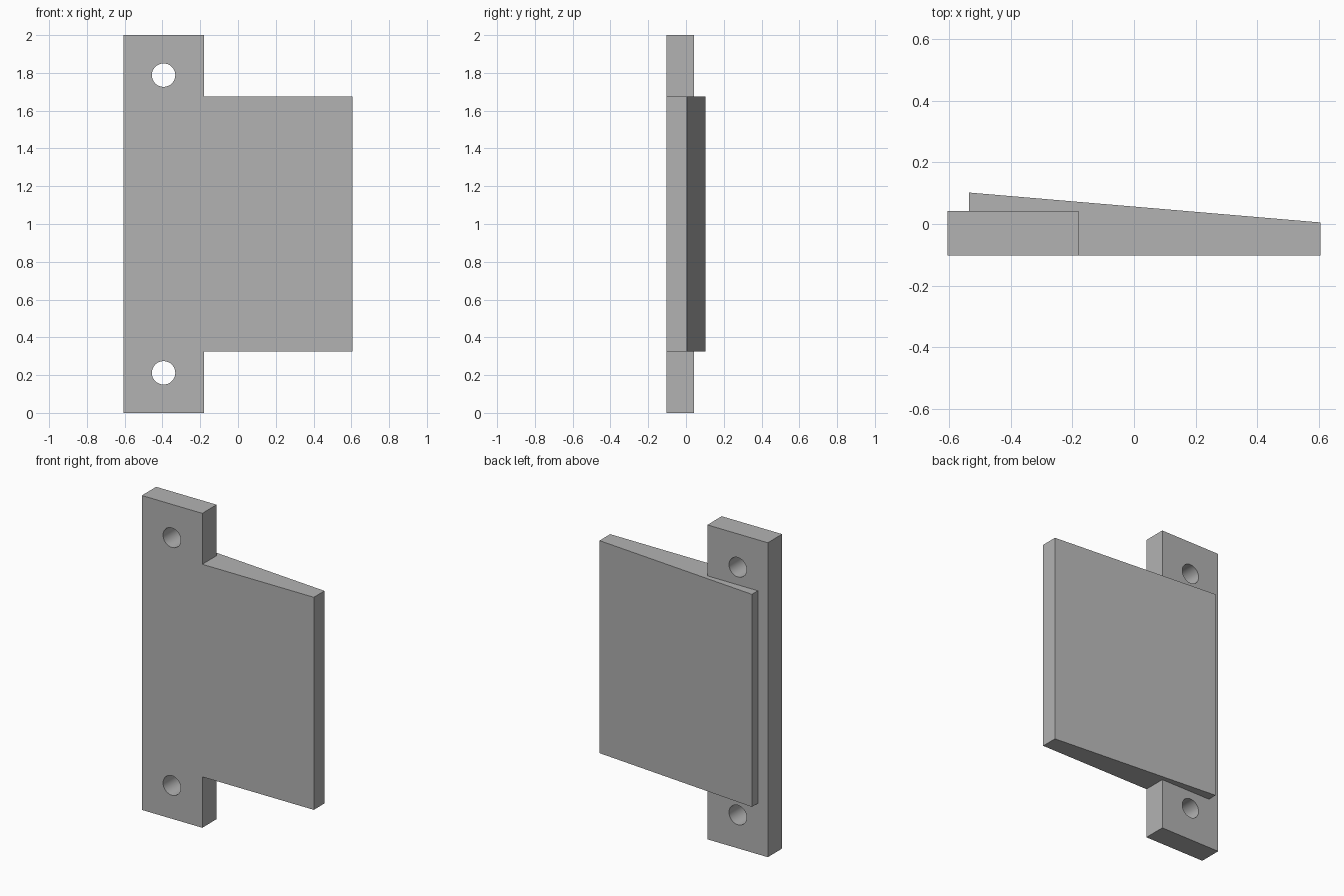
import bpy
import bmesh
from math import radians
from mathutils import Vector

cube = bpy.data.objects.get("Cube")
if cube:
    bpy.data.objects.remove(cube, do_unlink=True)

LEFT, RIGHT, STEP = -0.605, 0.605, -0.18
FRONT, PLATE_BACK, WEDGE_BACK = -0.102, 0.042, 0.102
MID = 1.0

grey = bpy.data.materials.new("plain grey")
grey.use_nodes = True
grey.diffuse_color = (0.45, 0.45, 0.45, 1)
grey.node_tree.nodes["Principled BSDF"].inputs["Base Color"].default_value = grey.diffuse_color


def prism(name, profile, low, high):
    """Extrude an (x, y) profile upward from low to high."""
    bm = bmesh.new()
    face = bm.faces.new([bm.verts.new((x, y, low)) for x, y in profile])
    out = bmesh.ops.extrude_face_region(bm, geom=[face])
    top = [v for v in out["geom"] if isinstance(v, bmesh.types.BMVert)]
    bmesh.ops.translate(bm, verts=top, vec=Vector((0, 0, high - low)))
    bmesh.ops.recalc_face_normals(bm, faces=bm.faces)
    mesh = bpy.data.meshes.new(name)
    bm.to_mesh(mesh)
    bm.free()
    mesh.materials.append(grey)
    obj = bpy.data.objects.new(name, mesh)
    bpy.context.collection.objects.link(obj)
    return obj


def combine(obj, other, operation):
    """Apply an exact boolean and discard the helper."""
    mod = obj.modifiers.new(operation, "BOOLEAN")
    mod.operation, mod.solver, mod.object = operation, "EXACT", other
    bpy.context.view_layer.objects.active = obj
    bpy.ops.object.modifier_apply(modifier=mod.name)
    bpy.data.objects.remove(other, do_unlink=True)


# Tall mounting strip
plate = prism("wedge_plate", [(LEFT, FRONT), (STEP, FRONT),
                              (STEP, PLATE_BACK), (LEFT, PLATE_BACK)], 0, 2)

# Tapered panel, lapping over the back of the strip
panel = prism("tapered_panel", [(-0.535, PLATE_BACK), (STEP, PLATE_BACK), (STEP, FRONT),
                                (RIGHT, FRONT), (RIGHT, 0.005), (-0.535, WEDGE_BACK)],
              MID - 0.676, MID + 0.676)
combine(plate, panel, "UNION")

# Screw holes through both tabs
for side in (-1, 1):
    bpy.ops.mesh.primitive_cylinder_add(vertices=48, radius=0.062, depth=0.6,
                                        location=(-0.394, 0, MID + side * 0.788),
                                        rotation=(radians(90), 0, 0))
    cutter = bpy.context.object
    cutter.name = "hole_cutter"
    cutter.hide_render = True
    cutter.data.materials.append(grey)
    combine(plate, cutter, "DIFFERENCE")

# Round hole walls, crisp edges elsewhere (the taper is nearly flat)
bpy.ops.object.select_all(action="DESELECT")
plate.select_set(True)
bpy.context.view_layer.objects.active = plate
bpy.ops.object.shade_smooth_by_angle(angle=radians(30))
